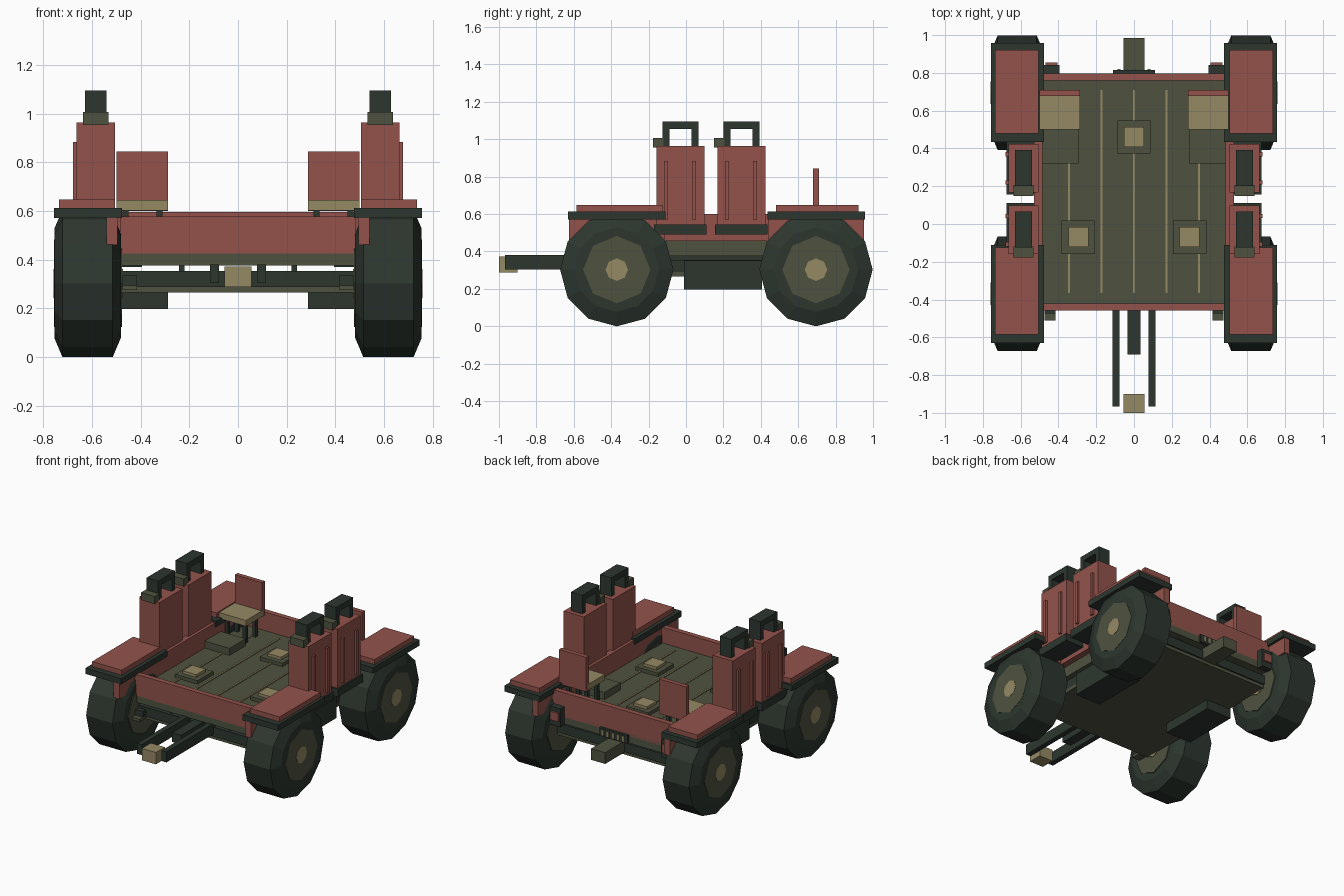
import bpy, bmesh, math

if "Cube" in bpy.data.objects:
    bpy.data.objects.remove(bpy.data.objects["Cube"])

def mat(name, rgb):
    m = bpy.data.materials.new(name)
    m.diffuse_color = (*rgb, 1)
    m.use_nodes = True
    m.node_tree.nodes["Principled BSDF"].inputs["Base Color"].default_value = m.diffuse_color
    return m

RED = mat("faded red", (0.292, 0.086, 0.071))
TAN = mat("tan", (0.300, 0.250, 0.127))
OLIVE = mat("olive", (0.078, 0.086, 0.051))
DARK = mat("dark green", (0.026, 0.037, 0.028))

def finish(name, bm, m):
    bmesh.ops.recalc_face_normals(bm, faces=bm.faces)
    me = bpy.data.meshes.new(name)
    bm.to_mesh(me)
    bm.free()
    me.materials.append(m)
    ob = bpy.data.objects.new(name, me)
    bpy.context.collection.objects.link(ob)
    return ob

def box(name, x, y, z, m, side=1):
    """Box from (min, max) ranges; side=-1 mirrors it across x."""
    bm = bmesh.new()
    bmesh.ops.create_cube(bm, size=1)
    for v in bm.verts:
        v.co = [r[0] + (c + 0.5) * (r[1] - r[0]) for c, r in zip(v.co, (x, y, z))]
        v.co.x *= side
    return finish(name, bm, m)

def both(name, x, y, z, m):
    for s, tag in ((1, "right_"), (-1, "left_")):
        box(tag + name, x, y, z, m, s)

def lathe(name, profile, sides, cy, cz, m, side):
    """Revolve (x, radius) points around the axle line."""
    bm = bmesh.new()
    rings = [[bm.verts.new((side * x, cy + r * math.sin(2 * math.pi * i / sides),
                            cz + r * math.cos(2 * math.pi * i / sides)))
              for i in range(sides)] for x, r in profile]
    for a, b in zip(rings, rings[1:]):
        for i in range(sides):
            j = (i + 1) % sides
            bm.faces.new((a[i], a[j], b[j], b[i]))
    bm.faces.new(rings[0])
    bm.faces.new(rings[-1])
    return finish(name, bm, m)

# Wheels
R = 0.303
for tag, cy in (("front", -0.37), ("rear", 0.695)):
    for s in (1, -1):
        lathe(tag + "_tyre", [(0.482, 0.225), (0.515, R), (0.722, R), (0.755, 0.225)], 12, cy, R, DARK, s)
        lathe(tag + "_hub", [(0.476, 0.18), (0.757, 0.18)], 8, cy, R, OLIVE, s)
        lathe(tag + "_hub_cap", [(0.472, 0.06), (0.759, 0.06)], 8, cy, R, TAN, s)

# Fenders with top pads and inner skirts
for tag, y0, y1, p0, p1 in (("front", -0.63, -0.11, -0.585, -0.125),
                            ("rear", 0.435, 0.957, 0.48, 0.922)):
    both(tag + "_fender", (0.477, 0.757), (y0, y1), (0.572, 0.613), DARK)
    both(tag + "_fender_pad", (0.505, 0.736), (p0, p1), (0.613, 0.648), RED)
    both(tag + "_fender_skirt", (0.495, 0.54), (y0 + 0.005, y1 - 0.005), (0.46, 0.572), RED)

# Tub: deck, floor and low walls
box("deck", (-0.49, 0.49), (-0.452, 0.797), (0.376, 0.445), OLIVE)
box("floor", (-0.487, 0.487), (-0.43, 0.78), (0.44, 0.465), OLIVE)
box("front_wall", (-0.485, 0.485), (-0.457, -0.42), (0.425, 0.577), RED)
box("rear_wall", (-0.485, 0.485), (0.76, 0.797), (0.425, 0.597), RED)
both("side_wall", (0.485, 0.53), (-0.45, 0.795), (0.457, 0.6), RED)

# Floor strips and hatches
for i in range(-2, 3):
    box("floor_strip", (i * 0.172 - 0.006, i * 0.172 + 0.006), (-0.365, 0.71), (0.46, 0.472), TAN)
for hx, hy in ((0, 0.46), (0.295, -0.07), (-0.295, -0.07)):
    for name, h, z0, z1, m in (("hatch_base", 0.088, 0.46, 0.49, OLIVE),
                               ("hatch_lid", 0.053, 0.485, 0.51, TAN)):
        box(name, (hx - h, hx + h), (hy - h, hy + h), (z0, z1), m)

# Seats with footrests
both("seat", (0.287, 0.5), (0.5, 0.69), (0.603, 0.645), TAN)
both("seat_back", (0.287, 0.5), (0.678, 0.71), (0.6, 0.845), RED)
for x in (0.31, 0.45):
    for y in (0.53, 0.64):
        both("seat_leg", (x, x + 0.025), (y, y + 0.025), (0.46, 0.605), DARK)
both("footrest", (0.29, 0.487), (0.32, 0.5), (0.46, 0.515), OLIVE)

# Fuel cans on side trays
for cy in (-0.03, 0.296):
    both("can_tray", (0.49, 0.675), (cy - 0.14, cy + 0.14), (0.49, 0.545), DARK)
    both("fuel_can", (0.506, 0.664), (cy - 0.128, cy + 0.128), (0.53, 0.964), RED)
    for d in (-0.077, 0.073):
        both("can_rib", (0.66, 0.679), (cy + d - 0.011, cy + d + 0.011), (0.57, 0.885), RED)
    for d in (-0.095, 0.06):
        both("can_handle_post", (0.54, 0.63), (cy + d, cy + d + 0.036), (0.96, 1.06), DARK)
    both("can_handle_grip", (0.54, 0.63), (cy - 0.095, cy + 0.096), (1.056, 1.096), DARK)
    both("can_spout", (0.532, 0.638), (cy - 0.147, cy - 0.09), (0.955, 1.008), OLIVE)

# Chassis: frame over a bottom pan, storage boxes and rails
box("chassis_frame", (-0.478, 0.478), (-0.44, 0.77), (0.288, 0.354), DARK)
box("bottom_pan", (-0.48, 0.48), (-0.43, 0.76), (0.265, 0.29), OLIVE)
both("storage_box", (0.288, 0.49), (-0.01, 0.405), (0.197, 0.352), DARK)
both("deck_rail", (0.22, 0.242), (-0.42, 0.75), (0.35, 0.378), DARK)

# Front steps
both("step_arm", (0.415, 0.475), (-0.475, -0.43), (0.282, 0.335), DARK)
both("step_tread", (0.415, 0.475), (-0.51, -0.45), (0.275, 0.295), OLIVE)

# Drawbar at the front
both("drawbar", (0.078, 0.115), (-0.967, -0.36), (0.305, 0.38), DARK)
box("centre_beam", (-0.035, 0.035), (-0.69, -0.36), (0.305, 0.37), DARK)
box("front_hitch", (-0.055, 0.055), (-1.0, -0.9), (0.288, 0.372), TAN)

# Rear hitch, slotted plate and lamps
box("rear_hitch", (-0.055, 0.055), (0.76, 0.985), (0.285, 0.365), OLIVE)
box("rear_plate", (-0.11, 0.11), (0.795, 0.815), (0.378, 0.435), DARK)
for i in range(5):
    x = -0.08 + i * 0.04
    box("plate_bar", (x - 0.008, x + 0.008), (0.81, 0.821), (0.388, 0.425), TAN)
both("lamp_bracket", (0.395, 0.478), (0.795, 0.842), (0.37, 0.5), DARK)
both("rear_lamp", (0.405, 0.468), (0.84, 0.855), (0.41, 0.47), RED)
